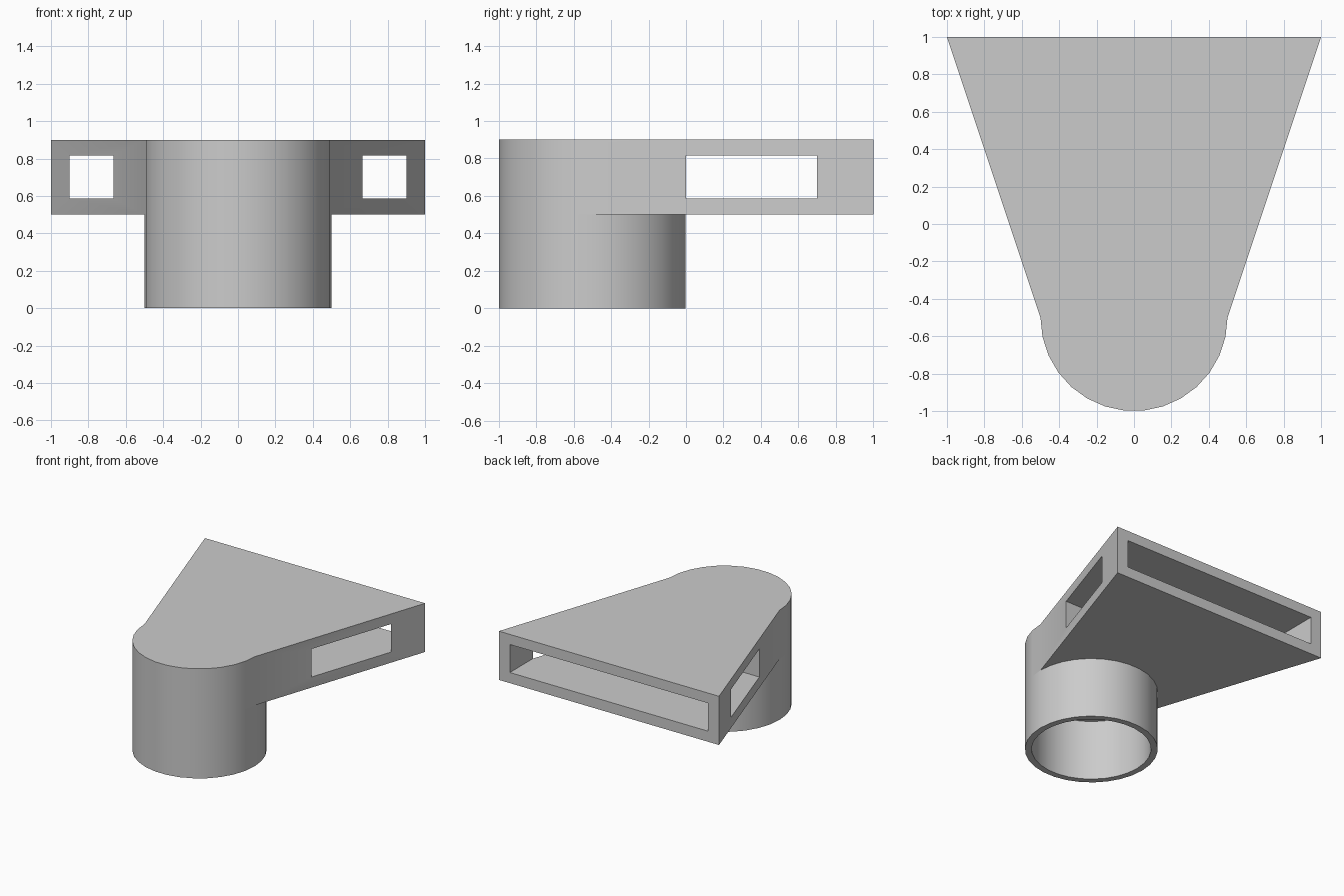
import bpy
import bmesh
from math import cos, sin, tau, radians

if "Cube" in bpy.data.objects:
    bpy.data.objects.remove(bpy.data.objects["Cube"])

SIDES = 30
TUBE_Y = -0.5
OUTER, INNER = 0.5, 0.45
FLOOR, TOP = 0.5, 0.9

grey = bpy.data.materials.new("plain grey")
grey.use_nodes = True
COLOUR = (0.6, 0.6, 0.6, 1)
grey.diffuse_color = COLOUR
grey.node_tree.nodes["Principled BSDF"].inputs["Base Color"].default_value = COLOUR


def ring_point(radius, i):
    a = tau * i / SIDES
    return radius * cos(a), TUBE_Y + radius * sin(a)


def make_object(name, bm):
    bmesh.ops.recalc_face_normals(bm, faces=bm.faces)
    mesh = bpy.data.meshes.new(name)
    bm.to_mesh(mesh)
    bm.free()
    mesh.materials.append(grey)
    obj = bpy.data.objects.new(name, mesh)
    bpy.context.collection.objects.link(obj)
    return obj


def prism(name, outline, low, high):
    bm = bmesh.new()
    base = bm.faces.new([bm.verts.new((x, y, low)) for x, y in outline])
    top = bmesh.ops.extrude_face_region(bm, geom=[base], use_keep_orig=True)
    verts = [g for g in top["geom"] if isinstance(g, bmesh.types.BMVert)]
    bmesh.ops.translate(bm, verts=verts, vec=(0, 0, high - low))
    return make_object(name, bm)


def activate(obj):
    bpy.ops.object.select_all(action="DESELECT")
    obj.select_set(True)
    bpy.context.view_layer.objects.active = obj


# Flared head: rounded front, straight sides widening to the back
front_arc = [ring_point(OUTER, i) for i in range(SIDES // 2, SIDES + 1)]
head = prism("flared_head", front_arc + [(1, 1), (-1, 1)], FLOOR, TOP)

# Box-shaped slot: opens at the back and breaks out through both sides
slot = prism("slot_cutter", [(-0.9, 0), (0.9, 0), (0.9, 1.2), (-0.9, 1.2)], 0.587, 0.817)
slot.hide_render = True
cut = head.modifiers.new("slot", "BOOLEAN")
cut.operation = "DIFFERENCE"
cut.solver = "EXACT"
cut.object = slot
activate(head)
bpy.ops.object.modifier_apply(modifier=cut.name)
bpy.data.objects.remove(slot)

# Hollow tube: outer wall, rim and bore, closed above by the head
bm = bmesh.new()
loops = []
for radius, z in ((OUTER, FLOOR), (OUTER, 0), (INNER, 0), (INNER, FLOOR)):
    loops.append([bm.verts.new((*ring_point(radius, i), z)) for i in range(SIDES)])
for upper, lower in zip(loops, loops[1:]):
    for i in range(SIDES):
        j = (i + 1) % SIDES
        bm.faces.new((upper[i], lower[i], lower[j], upper[j]))
tube = make_object("hollow_tube", bm)

for obj in (head, tube):
    activate(obj)
    bpy.ops.object.shade_smooth_by_angle(angle=radians(20))
